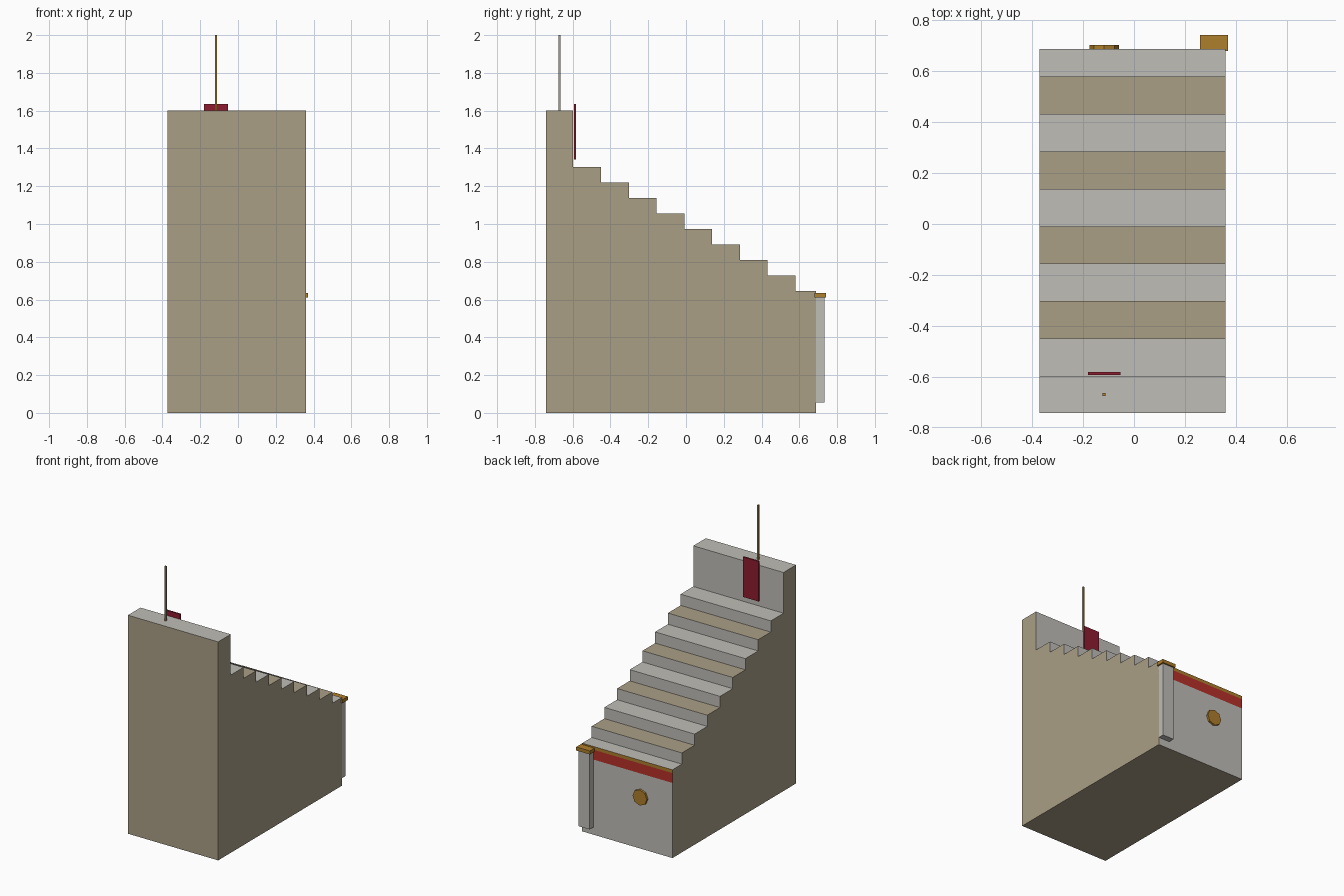
import bpy, bmesh, math
from mathutils import Matrix

if "Cube" in bpy.data.objects:
    bpy.data.objects.remove(bpy.data.objects["Cube"])


def material(name, rgb):
    m = bpy.data.materials.new(name)
    m.diffuse_color = (*rgb, 1)
    m.use_nodes = True
    m.node_tree.nodes["Principled BSDF"].inputs["Base Color"].default_value = m.diffuse_color
    return m


GREY = material("pale stone", (0.52, 0.51, 0.475))
TAN = material("tan stone", (0.40, 0.345, 0.24))
GOLD = material("gold", (0.42, 0.21, 0.025))
RED = material("red paint", (0.47, 0.03, 0.022))
CRIMSON = material("crimson cloth", (0.27, 0.012, 0.03))


def finish(name, bm, mats, rule=None):
    bmesh.ops.recalc_face_normals(bm, faces=bm.faces)
    bm.normal_update()
    if rule:
        for f in bm.faces:
            f.material_index = rule(f)
    me = bpy.data.meshes.new(name)
    bm.to_mesh(me)
    bm.free()
    for m in mats:
        me.materials.append(m)
    ob = bpy.data.objects.new(name, me)
    bpy.context.collection.objects.link(ob)
    return ob


def box(name, x, y, z, mats, rule=None):
    bm = bmesh.new()
    size = Matrix.Diagonal((x[1] - x[0], y[1] - y[0], z[1] - z[0], 1))
    mid = Matrix.Translation([(a + b) / 2 for a, b in (x, y, z)])
    bmesh.ops.create_cube(bm, size=1, matrix=mid @ size)
    return finish(name, bm, mats, rule)


# Stepped body: side profile (y, z) extruded along x
X0, X1 = -0.372, 0.359
STEPS, Y0, RUN, Z0, DROP = 9, -0.597, 0.147, 1.302, 0.082
BACK = 0.688
profile = [(-0.742, 0), (-0.742, 1.6), (Y0, 1.6)]
for i in range(STEPS):
    z = Z0 - i * DROP
    profile += [(Y0 + i * RUN, z), (min(Y0 + (i + 1) * RUN, BACK), z)]
profile += [(BACK, 0.622), (BACK, 0.55), (BACK, 0)]


def body_colour(f):
    c, n = f.calc_center_median(), f.normal
    if abs(n.x) > 0.5 or n.z < -0.5 or n.y < -0.5:
        return 1                                    # walls and underside
    if n.z > 0.5:                                   # alternating treads
        return 1 if c.y > Y0 and int((c.y - Y0) / RUN) % 2 else 0
    if c.y > BACK - 0.01:                           # painted bands on the end wall
        return 2 if c.z > 0.622 else 3 if c.z > 0.55 else 0
    return 0


bm = bmesh.new()
face = bm.faces.new([bm.verts.new((X0, y, z)) for y, z in profile])
ext = bmesh.ops.extrude_face_region(bm, geom=[face], use_keep_orig=True)
bmesh.ops.translate(bm, vec=(X1 - X0, 0, 0),
                    verts=[v for v in ext["geom"] if isinstance(v, bmesh.types.BMVert)])
finish("stepped_body", bm, [GREY, TAN, GOLD, RED], body_colour)

# Corner pilaster with gold cap
box("pilaster", (0.268, 0.359), (0.68, 0.732), (0.055, 0.612), [GREY])
box("pilaster_cap", (0.259, 0.37), (0.68, 0.742), (0.61, 0.636), [GOLD])

# Hanging banner and flagpole
box("banner", (-0.18, -0.054), (-0.594, -0.582), (1.342, 1.635), [CRIMSON])
box("flagpole", (-0.123, -0.112), (-0.675, -0.664), (1.59, 2.0), [GOLD, TAN],
    lambda f: int(abs(f.normal.x) > 0.5))

# Eight-sided medallion on the end wall
bm = bmesh.new()
bmesh.ops.create_cone(bm, cap_ends=True, segments=8, radius1=0.058, radius2=0.058, depth=0.024,
                      matrix=Matrix.Translation((-0.117, 0.691, 0.38)) @ Matrix.Rotation(math.pi / 2, 4, 'X'))
finish("medallion", bm, [GOLD])
